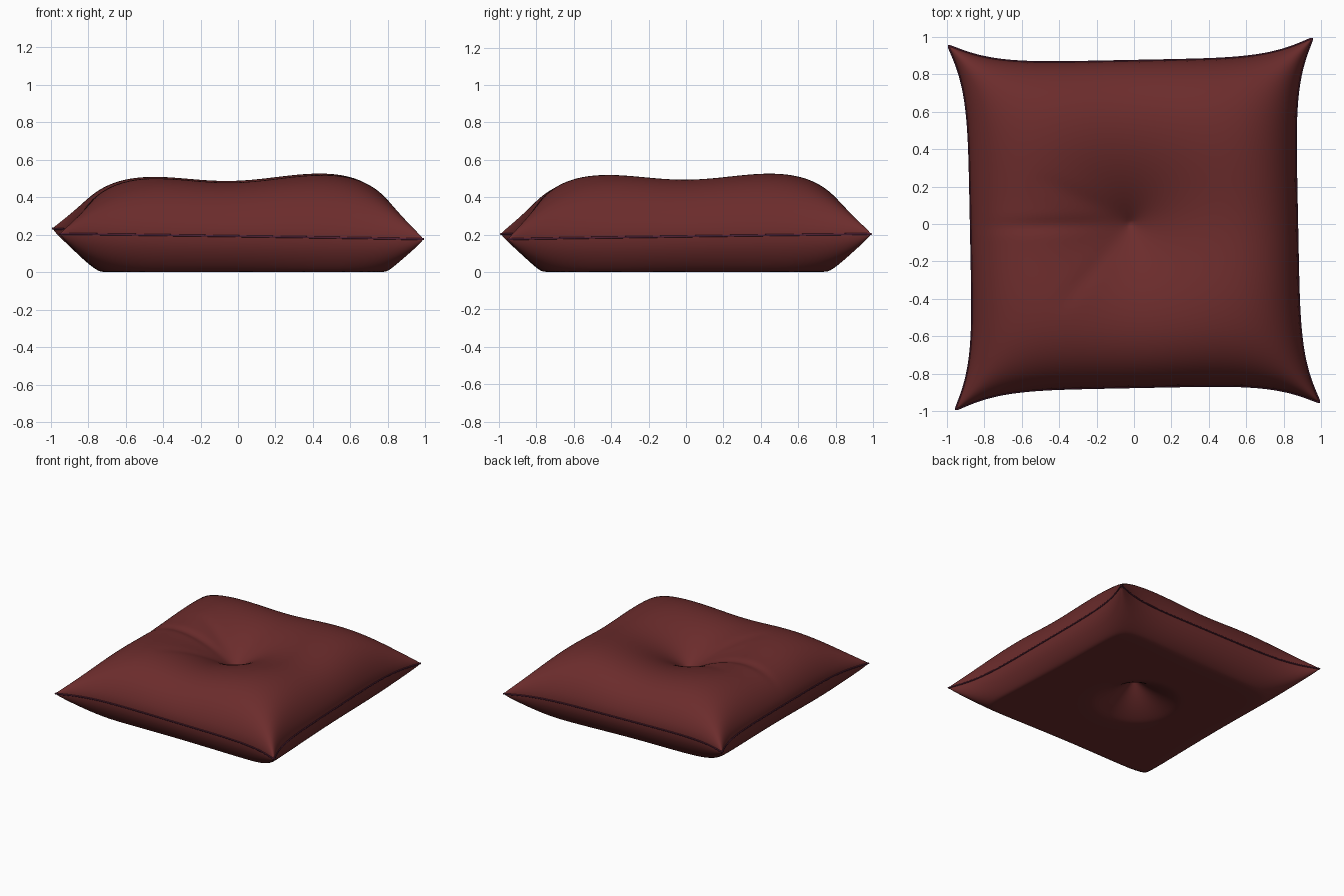
import bpy, bmesh, math

if "Cube" in bpy.data.objects:
    bpy.data.objects.remove(bpy.data.objects["Cube"])

N = 120  # grid divisions per side


def material(name, rgb):
    m = bpy.data.materials.new(name)
    m.diffuse_color = (*rgb, 1)
    m.use_nodes = True
    m.node_tree.nodes["Principled BSDF"].inputs["Base Color"].default_value = m.diffuse_color
    return m


red = material("dark red cloth", (0.148, 0.025, 0.025))
plum = material("plum seam", (0.08, 0.015, 0.035))


def spread(i):
    # parameter -1..1, denser toward the seam
    t = 2 * i / N - 1
    return 0.5 * t + 0.5 * math.sin(t * math.pi / 2)


def plan(u, v):
    # square with pinched-in sides, slightly turned, blunt corners
    c = 1 - 0.02 * abs(u * v) ** 25
    x = u * (0.87 + 0.12 * abs(v) ** 5) * c
    y = v * (0.87 + 0.12 * abs(u) ** 5) * c
    return x - 0.02 * y, y + 0.02 * x


def seam_z(x, y):
    return 0.204 - 0.015 * x + 0.014 * y


def puff(u, p=4.2, q=0.6):
    return max(0.0, 1 - abs(u) ** p) ** q


def fold(x, y, angle, start, end, width):
    # soft groove running outward from the tuft
    a = math.radians(angle)
    along = x * math.cos(a) + y * math.sin(a)
    across = -x * math.sin(a) + y * math.cos(a)
    if not start < along < end:
        return 0.0
    fade = math.sin(math.pi * (along - start) / (end - start))
    return fade * math.exp(-(across / width) ** 2)


def top_z(u, v):
    x, y = plan(u, v)
    g = puff(u) * puff(v)
    r = math.hypot(x + 0.02, y)
    z = seam_z(x, y) * (1 - g) + 0.2 * g + g * (0.384 + 0.016 * x + 0.008 * y)
    # central tuft plus shallow valleys between the four lobes
    z -= g * 0.27 * math.exp(-r / 0.34)
    z -= g * 0.02 * (math.exp(-((x + 0.05) / 0.3) ** 2) + math.exp(-(y / 0.3) ** 2))
    z -= g * 0.014 * fold(x, y, 181, 0.05, 0.88, 0.04)
    z -= g * 0.006 * fold(x, y, 155, 0.05, 0.6, 0.05)
    z -= g * 0.007 * fold(x, y, 228, 0.05, 0.65, 0.05)
    return z


def bottom_z(u, v):
    x, y = plan(u, v)
    g = puff(u, 5, 0.57) * puff(v, 5, 0.57)
    z = seam_z(x, y) - 0.32 * g + g * 0.32 * math.exp(-math.hypot(x, y) / 0.31)
    return 0.5 * (z + math.sqrt(z * z + 0.0001)) if g > 0 else z


# cushion: upper and lower panels sharing the seam vertices
bm = bmesh.new()
top, bot = {}, {}
for i in range(N + 1):
    for j in range(N + 1):
        u, v = spread(i), spread(j)
        x, y = plan(u, v)
        if i in (0, N) or j in (0, N):
            top[i, j] = bot[i, j] = bm.verts.new((x, y, seam_z(x, y)))
        else:
            top[i, j] = bm.verts.new((x, y, top_z(u, v)))
            bot[i, j] = bm.verts.new((x, y, bottom_z(u, v)))
for i in range(N):
    for j in range(N):
        k = [(i, j), (i + 1, j), (i + 1, j + 1), (i, j + 1)]
        bm.faces.new([top[q] for q in k])
        bm.faces.new([bot[q] for q in reversed(k)])
for f in bm.faces:
    f.smooth = True
me = bpy.data.meshes.new("cushion")
bm.to_mesh(me)
bm.free()
me.materials.append(red)
cushion = bpy.data.objects.new("cushion", me)
bpy.context.collection.objects.link(cushion)

# thin piping along the seam
s = [spread(i) for i in range(N)]
loop = [(a, -1) for a in s] + [(1, a) for a in s]
loop += [(-a, 1) for a in s] + [(-1, -a) for a in s]
cu = bpy.data.curves.new("seam_piping", 'CURVE')
cu.dimensions = '3D'
cu.bevel_depth = 0.006
cu.bevel_resolution = 1
sp = cu.splines.new('POLY')
sp.points.add(len(loop) - 1)
sp.use_cyclic_u = True
for p, (u, v) in zip(sp.points, loop):
    x, y = plan(u, v)
    p.co = (x, y, seam_z(x, y), 1)
cu.materials.append(plum)
piping = bpy.data.objects.new("seam_piping", cu)
bpy.context.collection.objects.link(piping)
bpy.context.view_layer.objects.active = piping
piping.select_set(True)
bpy.ops.object.convert(target='MESH')
